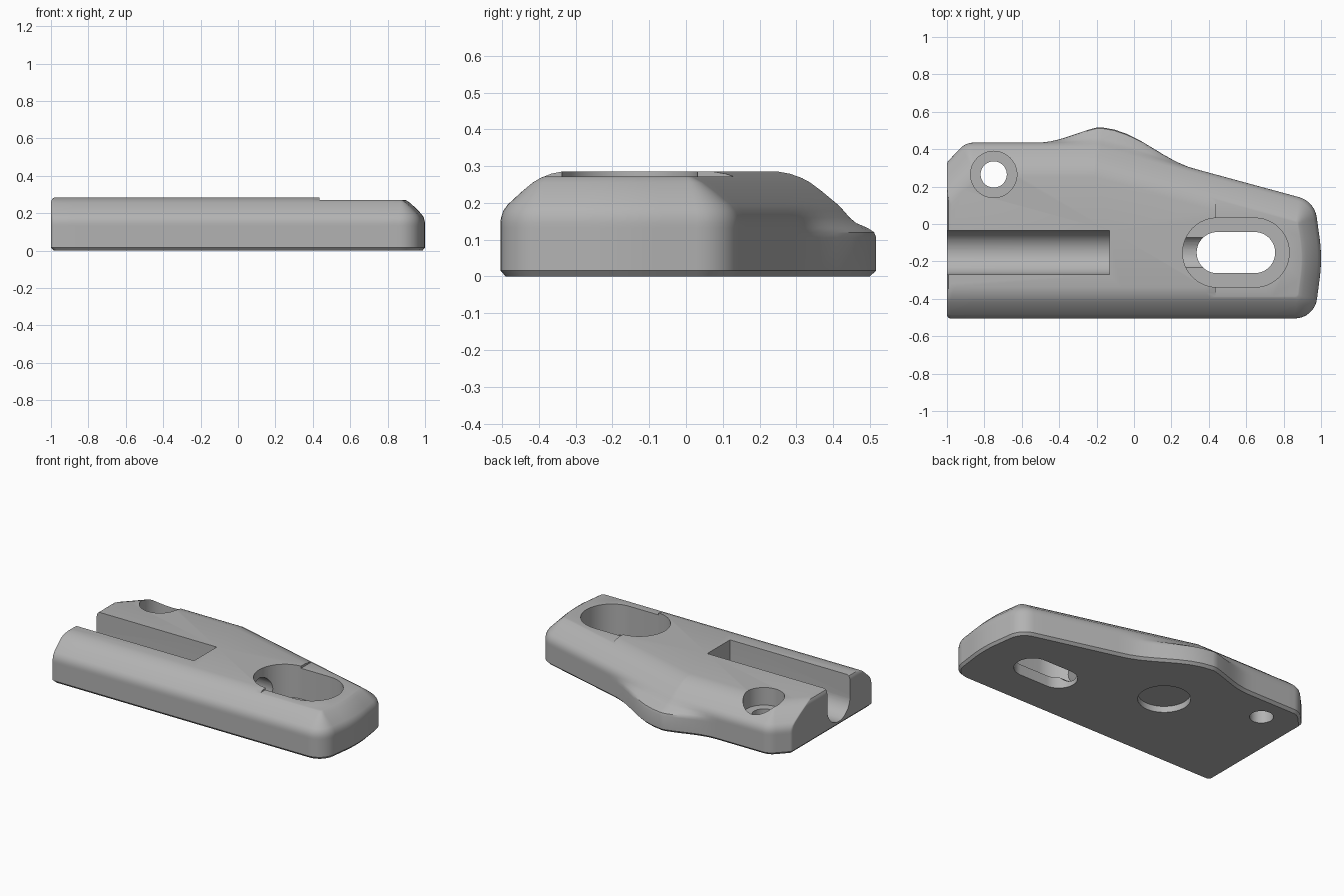
import bpy, bmesh, math
from mathutils import Vector
from mathutils.geometry import intersect_line_line_2d, intersect_line_line

if "Cube" in bpy.data.objects:
    bpy.data.objects.remove(bpy.data.objects["Cube"])

grey = bpy.data.materials.new("mid_grey")
grey.diffuse_color = (0.45, 0.45, 0.45, 1)
grey.use_nodes = True
grey.node_tree.nodes["Principled BSDF"].inputs["Base Color"].default_value = grey.diffuse_color

# Plan outline: x, y, corner radius, inset weight of the edge that starts here
CORNERS = [(-1.0, -0.505, 0.02, 1.0), (0.965, -0.505, 0.12, 0.9),
           (1.007, -0.18, 0.8, 0.9), (0.965, 0.121, 0.13, 1.1),
           (-0.19, 0.435, 0.15, 1.1), (-0.90, 0.435, 0.10, 1.0),
           (-1.0, 0.33, 0.03, 0.0)]
# Side profile: z, inset, inset of the flat left end, strength of the back bulge
PROFILE = [(0.0, 0.015, 0.015, 1), (0.016, 0, 0, 1), (0.105, 0, 0, 1),
           (0.12, 0, 0, 0.94), (0.132, 0, 0, 0.72), (0.145, 0, 0, 0.35),
           (0.16, 0.002, 0, 0.15), (0.178, 0.008, 0, 0.04), (0.195, 0.02, 0, 0),
           (0.23, 0.058, 0, 0), (0.255, 0.088, 0, 0), (0.268, 0.11, 0.003, 0),
           (0.279, 0.138, 0.009, 0), (0.285, 0.168, 0.022, 0)]


def ring(z, inset, left, bulge, arc=8, fill=16):
    """Inset outline with rounded corners and a constant number of points."""
    n = len(CORNERS)
    lines = []
    for i, (x, y, r, w) in enumerate(CORNERS):
        a = Vector((x, y))
        d = (Vector(CORNERS[(i + 1) % n][:2]) - a).normalized()
        off = left if w == 0 else inset * w
        lines.append((a + Vector((-d.y, d.x)) * off, d))
    arcs = []
    for i in range(n):
        (p, d), (q, e) = lines[i - 1], lines[i]
        cross = d.x * e.y - d.y * e.x
        t = ((q - p).x * e.y - (q - p).y * e.x) / cross
        corner = p + d * t
        turn = d.angle(e)
        r = max(0.02, CORNERS[i][2] - inset)
        tangent = r * math.tan(turn / 2)
        start = corner - d * tangent
        centre = start + Vector((-d.y, d.x)) * r
        a0 = math.atan2(-d.x, d.y) + math.pi
        a0 = math.atan2((start - centre).y, (start - centre).x)
        arcs.append([centre + r * Vector((math.cos(a0 + turn * k / arc),
                                          math.sin(a0 + turn * k / arc)))
                     for k in range(arc + 1)])
    pts = []
    for i in range(n):
        pts += arcs[i]
        a, b = arcs[i][-1], arcs[(i + 1) % n][0]
        pts += [a.lerp(b, k / fill) for k in range(1, fill)]
    out = []
    for p in pts:
        u = abs(p.x + 0.1) / 0.42
        lift = 0.093 * math.cos(u * math.pi / 2) ** 2 if u < 1 and p.y > 0.15 else 0
        out.append((p.x, p.y + lift * bulge, z))
    return out


def finish(bm, name):
    bmesh.ops.recalc_face_normals(bm, faces=bm.faces)
    mesh = bpy.data.meshes.new(name)
    bm.to_mesh(mesh)
    bm.free()
    mesh.materials.append(grey)
    ob = bpy.data.objects.new(name, mesh)
    bpy.context.collection.objects.link(ob)
    return ob


def loft(name, rings):
    bm = bmesh.new()
    rows = [[bm.verts.new(p) for p in r] for r in rings]
    for low, high in zip(rows, rows[1:]):
        for i in range(len(low)):
            j = (i + 1) % len(low)
            bm.faces.new((low[i], low[j], high[j], high[i]))
    bm.faces.new(rows[0][::-1])
    bm.faces.new(rows[-1])
    return finish(bm, name)


def stadium(x0, x1, y, r, seg=24):
    """Slot outline; a plain circle when x0 equals x1."""
    pts = []
    for cx, a0 in ((x1, -math.pi / 2), (x0, math.pi / 2)):
        last = seg if x0 == x1 else seg + 1
        pts += [(cx + r * math.cos(a0 + math.pi * k / seg),
                 y + r * math.sin(a0 + math.pi * k / seg)) for k in range(last)]
    return pts


def cut(body, name, outline, lo, hi, axis="z"):
    """Subtract an outline extruded from lo to hi along z or x."""
    if axis == "z":
        rings = [[(a, b, h) for a, b in outline] for h in (lo, hi)]
    else:
        rings = [[(h, a, b) for a, b in outline] for h in (lo, hi)]
    tool = loft(name, rings)
    mod = body.modifiers.new(name, "BOOLEAN")
    mod.operation, mod.solver, mod.object = "DIFFERENCE", "EXACT", tool
    bpy.context.view_layer.objects.active = body
    bpy.ops.object.modifier_apply(modifier=name)
    bpy.data.objects.remove(tool)


body = loft("clamp_body", [ring(*row) for row in PROFILE])

# Lowered top at the narrow end
step = [(-0.7, 0.271), (0.7, 0.271), (0.7, 0.4), (-0.7, 0.4)]
cut(body, "low_top", step, 0.435, 1.1, "x")

# Round-bottomed channel open at the left end
u_shape = [(-0.27, 0.4)] + [
    (-0.1525 - 0.1175 * math.cos(math.pi * k / 24),
     0.145 - 0.1175 * math.sin(math.pi * k / 24)) for k in range(25)] + [(-0.035, 0.4)]
cut(body, "channel", u_shape, -1.1, -0.13, "x")

# Long adjusting slot with its recess and a short bore in the recess end
cut(body, "slot_recess", stadium(0.445, 0.645, -0.153, 0.185), 0.07, 0.4)
cut(body, "slot_through", stadium(0.445, 0.645, -0.153, 0.11), -0.1, 0.2)
bore = [(-0.153 + 0.1 * math.cos(math.tau * k / 32),
         0.13 + 0.1 * math.sin(math.tau * k / 32)) for k in range(32)]
cut(body, "end_bore", bore, 0.15, 0.42, "x")

# Screw hole with counterbore, and the blind recess underneath
cut(body, "screw_recess", stadium(-0.75, -0.75, 0.265, 0.124), 0.17, 0.4)
cut(body, "screw_hole", stadium(-0.75, -0.75, 0.265, 0.07), -0.1, 0.3)
cut(body, "base_recess", stadium(-0.18, -0.18, 0.06, 0.155), -0.1, 0.04)

bpy.ops.object.select_all(action="DESELECT")
body.select_set(True)
bpy.context.view_layer.objects.active = body
bpy.ops.object.shade_smooth_by_angle(angle=math.radians(30))
